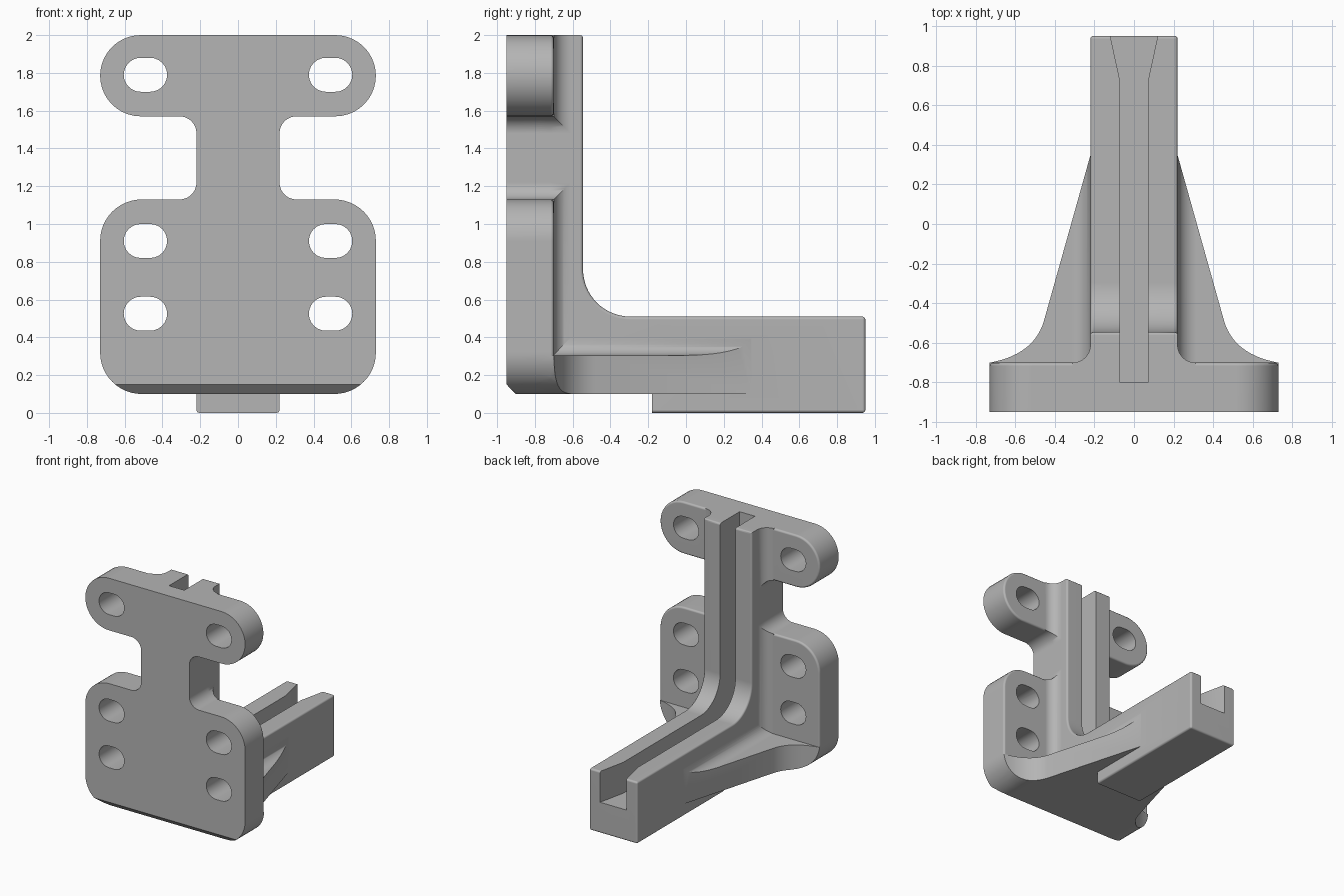
import bpy, bmesh
from math import cos, sin, radians
from mathutils import Vector

if "Cube" in bpy.data.objects:
    bpy.data.objects.remove(bpy.data.objects["Cube"])

grey = bpy.data.materials.new("plain grey")
grey.use_nodes = True
grey.diffuse_color = (0.46, 0.46, 0.46, 1)
grey.node_tree.nodes["Principled BSDF"].inputs["Base Color"].default_value = grey.diffuse_color


def arc(cx, cy, r, a0, a1, n=12):
    angles = [radians(a0 + (a1 - a0) * i / n) for i in range(n + 1)]
    return [(cx + r * cos(a), cy + r * sin(a)) for a in angles]


def mirrored(half):
    """Close a right-hand half outline with its mirror image."""
    return half + [(-x, y) for x, y in reversed(half)]


def prism(name, outline, axis, low, high, round_edge=None, radius=0.016):
    """Extrude a 2D outline along an axis, rounding edges chosen by a rule."""
    place = {"x": lambda a, b, t: (t, a, b),
             "y": lambda a, b, t: (a, t, b),
             "z": lambda a, b, t: (a, b, t)}[axis]
    bm = bmesh.new()
    face = bm.faces.new([bm.verts.new(place(a, b, low)) for a, b in outline])
    moved = bmesh.ops.extrude_face_region(bm, geom=[face])["geom"]
    bmesh.ops.translate(bm, vec=Vector(place(0, 0, high - low)),
                        verts=[v for v in moved if isinstance(v, bmesh.types.BMVert)])
    bmesh.ops.recalc_face_normals(bm, faces=bm.faces)
    if round_edge:
        chosen = [e for e in bm.edges if e.calc_face_angle(0) > radians(30)
                  and round_edge((e.verts[0].co + e.verts[1].co) / 2)]
        bmesh.ops.bevel(bm, geom=chosen, offset=radius, segments=3,
                        profile=0.5, affect='EDGES')
    mesh = bpy.data.meshes.new(name)
    bm.to_mesh(mesh)
    bm.free()
    mesh.materials.append(grey)
    obj = bpy.data.objects.new(name, mesh)
    bpy.context.collection.objects.link(obj)
    return obj


def combine(target, tool, operation):
    """Apply a boolean and discard the tool."""
    mod = target.modifiers.new("combine", 'BOOLEAN')
    mod.operation, mod.solver, mod.object = operation, 'EXACT', tool
    bpy.context.view_layer.objects.active = target
    bpy.ops.object.modifier_apply(modifier=mod.name)
    bpy.data.objects.remove(tool)


# Mounting plate outline: rounded lower panel, narrow neck, rounded upper bar
plate_outline = mirrored(
    arc(0.51, 0.32, 0.22, -90, 0) + arc(0.51, 0.91, 0.22, 0, 90)
    + arc(0.31, 1.22, 0.09, 270, 180) + arc(0.31, 1.48, 0.09, 180, 90)
    + arc(0.515, 1.785, 0.215, -90, 90, 20))
bracket = prism("mounting_bracket", plate_outline, "y", -0.95, -0.70,
                lambda m: m.y > -0.701)

# Post and arm with a curved inside corner
side_outline = ([(-0.85, 0.10), (-0.18, 0.10), (-0.18, 0), (0.95, 0), (0.95, 0.51)]
                + arc(-0.295, 0.76, 0.25, 270, 180, 16) + [(-0.545, 2), (-0.85, 2)])
arm = prism("post_and_arm", side_outline, "x", -0.22, 0.22,
            lambda m: m.y > -0.56 and not (m.y < -0.17 and m.z < 0.11))

# Concave blend between post and plate, trimmed to the plate outline
blend_outline = mirrored([(0.31, -0.80)] + arc(0.31, -0.61, 0.09, 270, 180))
blend = prism("post_blend", blend_outline, "z", 0.10, 2.0)
combine(blend, prism("blend_trim", plate_outline, "y", -1.0, 0), 'INTERSECT')

# Side webs: tapered in plan, blended up into the arm
start, bend, end = Vector((0.73, -0.70)), Vector((0.505, -0.66)), Vector((0.455, -0.49))
sweep = [tuple(start * (1 - t) ** 2 + bend * 2 * t * (1 - t) + end * t * t)
         for t in [i / 14 for i in range(15)]]
webs = prism("side_webs", mirrored([(0.73, -0.80)] + sweep + [(0.215, 0.365)]),
             "z", 0.05, 0.45)
web_section = mirrored([(0.80, 0.10), (0.80, 0.305)] + arc(0.315, 0.40, 0.095, 270, 180))
combine(webs, prism("web_section", web_section, "y", -0.9, 0.5), 'INTERSECT')
combine(webs, prism("web_trim", plate_outline, "y", -1.0, 0.6), 'INTERSECT')

for part in (blend, arm, webs):
    combine(bracket, part, 'UNION')

# Bolt slots
for side in (-1, 1):
    for z in (0.525, 0.91, 1.79):
        slot = (arc(side * 0.49 + 0.025, z, 0.09, -90, 90)
                + arc(side * 0.49 - 0.025, z, 0.09, 90, 270))
        combine(bracket, prism("slot_cutter", slot, "y", -1.1, -0.6), 'DIFFERENCE')

# Groove along post and arm, flared at the open end
groove = mirrored([(0.07, -0.80), (0.07, 0.72), (0.12, 0.95), (0.12, 1.1)])
combine(bracket, prism("groove_cutter", groove, "z", 0.255, 2.2), 'DIFFERENCE')

# Chamfer under the front edge
wedge = [(-1.05, 0.0), (-0.85, 0.05), (-1.05, 0.25)]
combine(bracket, prism("chamfer_cutter", wedge, "x", -1, 1), 'DIFFERENCE')

# Smooth curved faces, keep hard edges
bpy.ops.object.select_all(action='DESELECT')
bracket.select_set(True)
bpy.context.view_layer.objects.active = bracket
bpy.ops.object.shade_smooth_by_angle(angle=radians(32))
normals = bracket.modifiers.new("even_normals", 'WEIGHTED_NORMAL')
normals.keep_sharp = True
